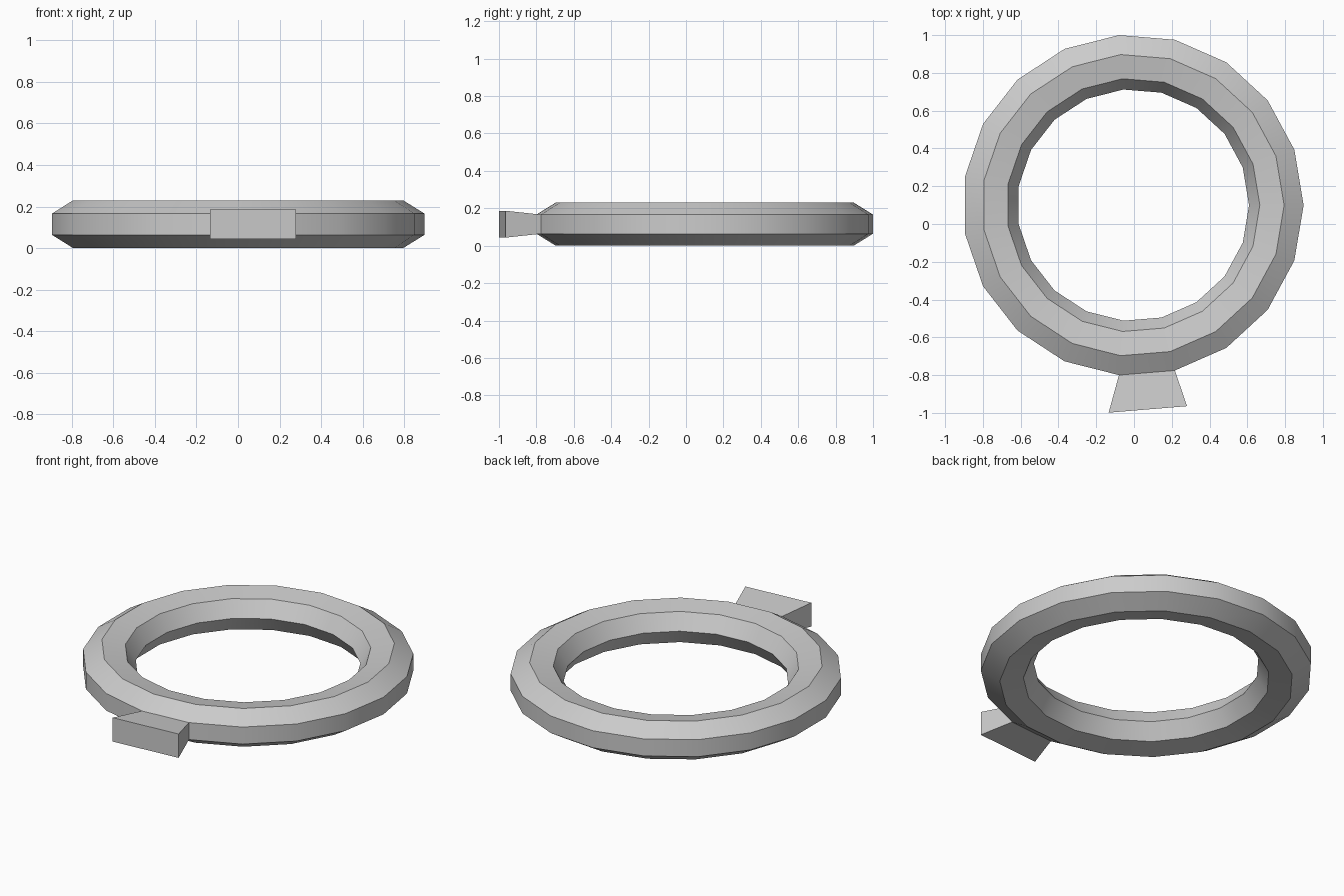
import bpy, bmesh
from math import sin, cos, pi, radians
from mathutils import Vector

if "Cube" in bpy.data.objects:
    bpy.data.objects.remove(bpy.data.objects["Cube"])

SEGS, SIDES = 19, 7
CENTRE = Vector((-0.005, 0.1, 0.115))
MAJOR, MINOR_XY, MINOR_Z = 0.766, 0.152, 0.118

bm = bmesh.new()

# Ring: flattened seven-sided section with an upright outer face
rings = []
for i in range(SEGS):
    a = 2 * pi * i / SEGS
    ring = []
    for j in range(SIDES):
        t = 2 * pi * (j - 0.5) / SIDES
        r = MAJOR + MINOR_XY * cos(t)
        ring.append(bm.verts.new(CENTRE + Vector((r * cos(a), r * sin(a), MINOR_Z * sin(t)))))
    rings.append(ring)

faces = []
for i in range(SEGS):
    p, q = rings[i], rings[(i + 1) % SEGS]
    for j in range(SIDES):
        k = (j + 1) % SIDES
        faces.append(bm.faces.new((p[j], q[j], q[k], p[k])))

# Tab: one outer face at the front pulled out and flared
front = faces[14 * SIDES]
tab = bmesh.ops.extrude_discrete_faces(bm, faces=[front])["faces"][0]
mid = tab.calc_center_median()
for v in tab.verts:
    v.co = mid + (v.co - mid) * 1.4 + Vector((0.0045, -0.194, 0))

bmesh.ops.recalc_face_normals(bm, faces=bm.faces[:])
mesh = bpy.data.meshes.new("ring_with_tab")
bm.to_mesh(mesh)
bm.free()
obj = bpy.data.objects.new("ring_with_tab", mesh)
bpy.context.collection.objects.link(obj)

# Smooth around the ring, crisp between bands
bpy.context.view_layer.objects.active = obj
obj.select_set(True)
bpy.ops.object.shade_smooth_by_angle(angle=radians(30))
